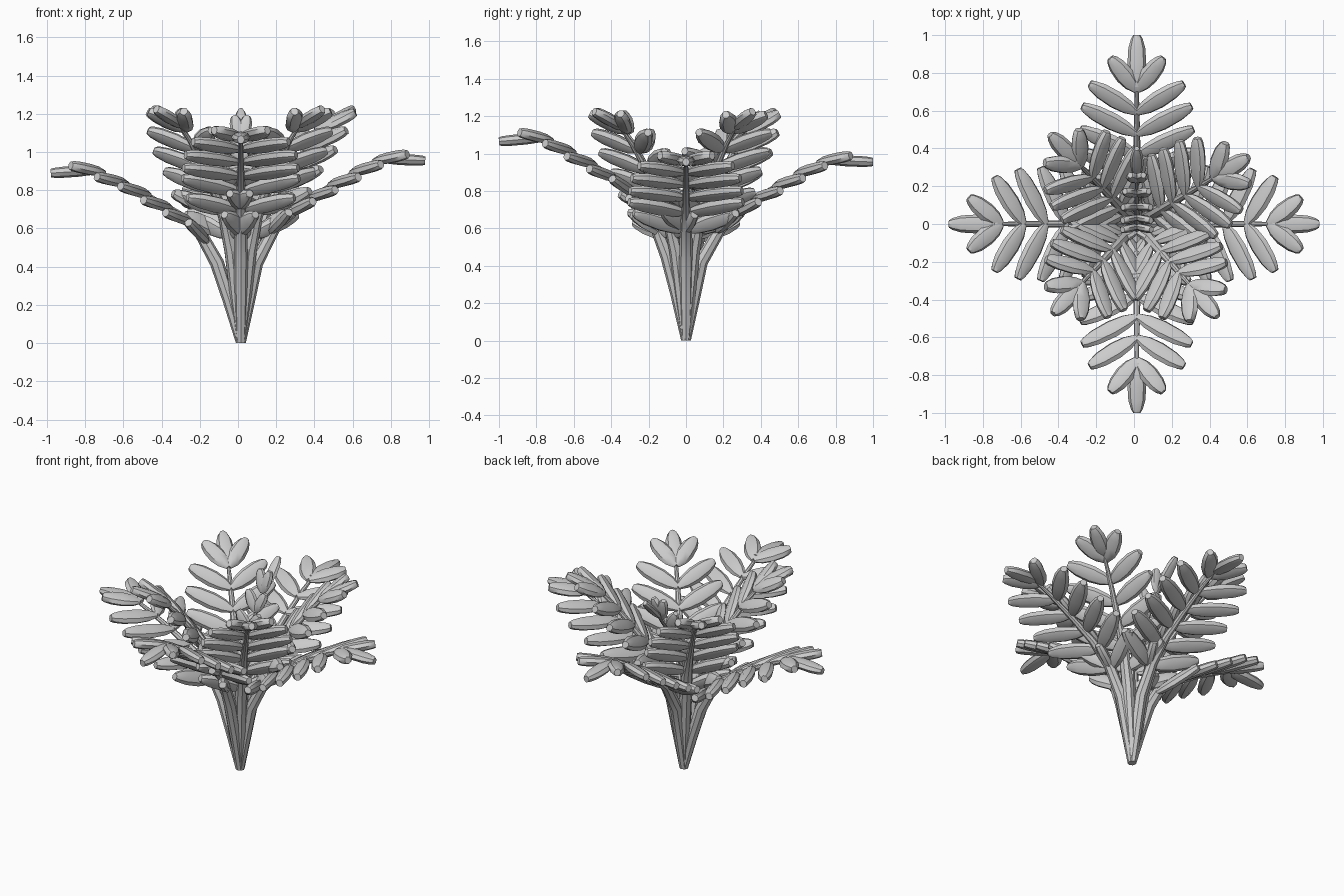
import bpy, bmesh, math
from mathutils import Vector

if "Cube" in bpy.data.objects:
    bpy.data.objects.remove(bpy.data.objects["Cube"])

CENTRE = Vector((.015, 0, 0))


def loft(bm, rings, sides):
    """Skin a list of (centre, side axis, normal axis, half width, half height)."""
    loops = []
    for c, s, n, w, h in rings:
        loops.append([bm.verts.new(c + s * w * math.cos(2 * math.pi * k / sides)
                                   + n * h * math.sin(2 * math.pi * k / sides)) for k in range(sides)])
    for a, b in zip(loops, loops[1:]):
        for k in range(sides):
            j = (k + 1) % sides
            bm.faces.new((a[k], a[j], b[j], b[k]))
    bm.faces.new(loops[0][::-1])
    bm.faces.new(loops[-1])


def leaflet(bm, root, tip, up, width):
    """Blunt, flattened pod with nearly parallel sides."""
    d = tip - root
    side = d.cross(up).normalized()
    n = side.cross(d).normalized()
    prof = [(0, .35, .4), (.2, .8, .85), (.45, 1, 1), (.75, .9, 1), (.93, .62, .9), (1, .38, .75)]
    loft(bm, [(root + d * t, side, n, width * w, width * .58 * h) for t, w, h in prof], 8)


def along(pts, dist):
    """Point and tangent at a distance measured back from the path's end."""
    for a, b in zip(pts[::-1], pts[-2::-1]):
        seg = (a - b).length
        if dist <= seg:
            return a + (b - a) * dist / seg, (a - b).normalized()
        dist -= seg
    return pts[0], (pts[1] - pts[0]).normalized()


# forward and sideways reach of each leaflet pair, tip pair first
REACH = [(.175, .14), (.155, .25), (.15, .29), (.14, .30), (.135, .305), (.13, .28)]


def frond(name, azimuth, profile, tip, spacing=.13, spread=1, lift=-.04, size=1):
    """profile: (reach, height) points of the stem; tip: end of the last leaflet."""
    a = math.radians(azimuth)
    out, up = Vector((math.cos(a), math.sin(a), 0)), Vector((0, 0, 1))
    side = up.cross(out)
    pts = [CENTRE + out * r + up * z for r, z in profile]
    bm = bmesh.new()
    # stem, swelling slightly above the root then thinning to the tip
    rings, count = [], len(pts)
    radii = [.026, .034, .037, .032, .022, .017, .013, .009]
    for i, p in enumerate(pts):
        t = (pts[min(i + 1, count - 1)] - pts[max(i - 1, 0)]).normalized()
        if i == 0:
            t = up
        r = radii[i] * (size if i > 2 else 1)
        rings.append((p, side, side.cross(t) * -1, r, r))
    loft(bm, rings, 8)
    # paired leaflets
    for i, (f, l) in enumerate(REACH):
        p, t = along(pts, .055 + spacing * i)
        n = t.cross(side)
        for sgn in (-1, 1):
            q = p + (t * f + side * (sgn * l * spread) + n * lift) * size
            leaflet(bm, p + n * .012, q + n * .012, n, .052 * size)
    # end leaflet
    end = CENTRE + out * tip[0] + up * tip[1]
    n = (end - pts[-1]).cross(side).normalized()
    leaflet(bm, pts[-1] - (end - pts[-1]) * .15, end, n, .05 * size)
    bmesh.ops.recalc_face_normals(bm, faces=bm.faces)
    me = bpy.data.meshes.new(name)
    bm.to_mesh(me)
    bm.free()
    ob = bpy.data.objects.new(name, me)
    bpy.context.collection.objects.link(ob)
    bpy.context.view_layer.objects.active = ob
    ob.select_set(True)
    bpy.ops.object.shade_smooth_by_angle(angle=math.radians(40))
    ob.select_set(False)


# outer fronds, arching low
arch = [(0, 0), (.04, .22), (.08, .42), (.175, .6), (.31, .72), (.47, .82), (.63, .91), (.75, .965)]
frond("right_frond", 0, arch, (.965, .955))
frond("back_frond", 90, [(r + .01 * (r > .1), z) for r, z in arch], (1.0, .955))
frond("left_frond", 180, [(0, 0), (.06, .22), (.125, .42), (.225, .6), (.34, .68), (.49, .77),
                          (.65, .85), (.77, .905)], (.995, .89))
frond("front_frond", 270, [(0, 0), (.05, .25), (.10, .45), (.18, .66), (.31, .81), (.47, .92),
                           (.64, 1.02), (.77, 1.085)], (1.0, 1.065))

# inner fronds, steep and higher
steep = [(0, 0), (.035, .25), (.07, .48), (.125, .66), (.21, .81), (.30, .94), (.39, 1.06), (.47, 1.145)]
for name, azimuth, wide, reach in (("back_left", 134, 1, .66), ("front_left", 227, 1, .65),
                                   ("front_right", 311, 1, .65), ("back_right", 31, 1.1, .69)):
    frond(name + "_inner_frond", azimuth, [(r * wide, z) for r, z in steep], (reach, 1.225), spread=.9)

# young centre frond with folded leaflets
frond("centre_frond", 90, [(0, 0), (-.01, .25), (-.02, .48), (-.01, .62), (.05, .76), (.12, .89),
                           (.20, 1.0), (.27, 1.09)], (.40, 1.22), .12, .35, .08, .72)
